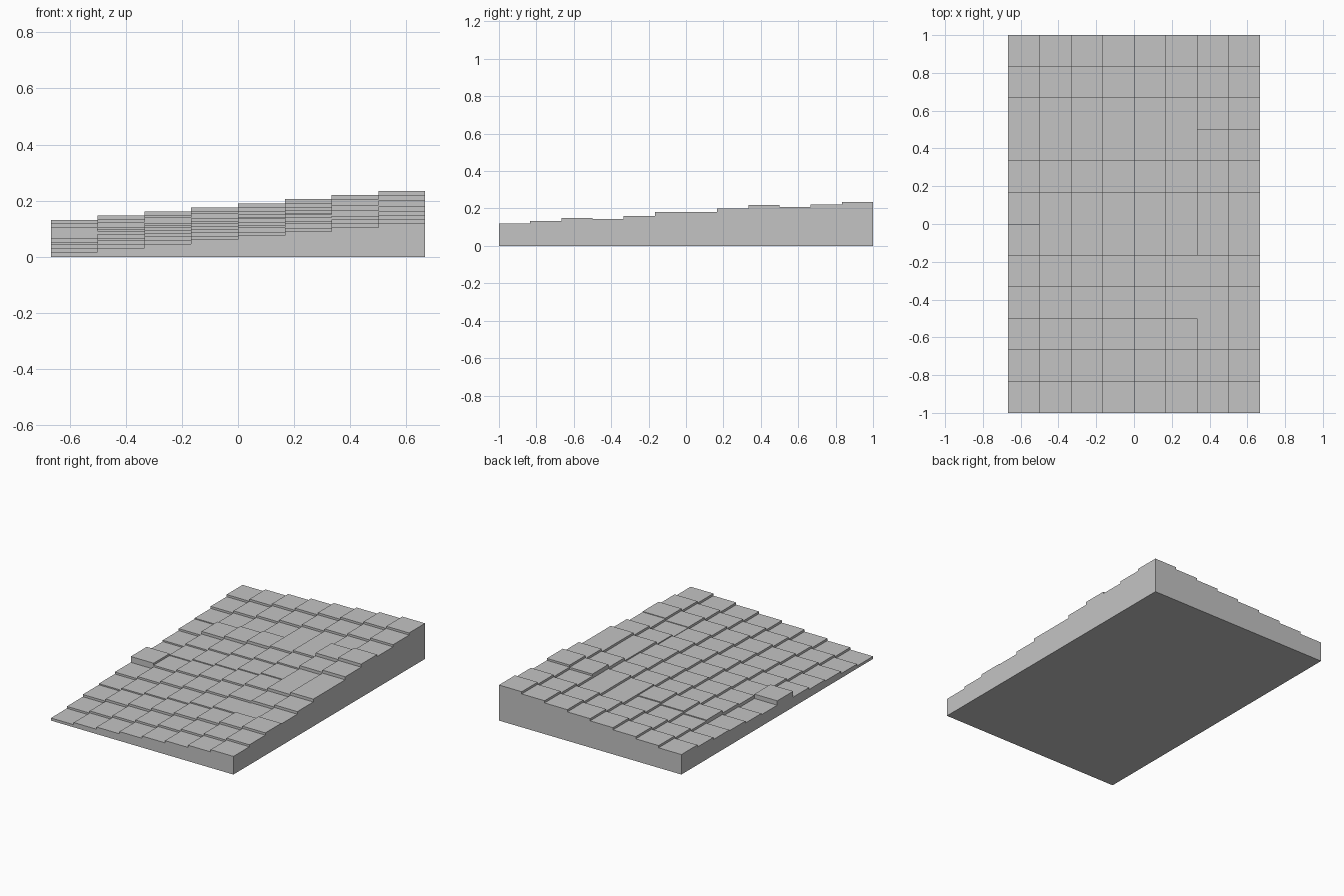
import bpy, bmesh

if "Cube" in bpy.data.objects:
    bpy.data.objects.remove(bpy.data.objects["Cube"])

COLS, ROWS, S = 8, 12, 1 / 6
X0, Y0 = -COLS * S / 2, -ROWS * S / 2
COL_STEP = 0.0147

# Height of each row in the lowest column, front to back
ROW_Z = [0.017, 0.030, 0.045, 0.053, 0.066, 0.077,
         0.083, 0.092, 0.110, 0.104, 0.118, 0.132]


def height(i, j):
    """Top of the block in column i, row j, with the uneven blocks."""
    z = ROW_Z[j]
    if i >= 6:
        z = {3: 0.041, 4: 0.058, 5: 0.077, 6: 0.077, 7: 0.097, 8: 0.117}.get(j, z)
    elif i in (4, 5) and j == 8:
        z = 0.104
    elif i == 0:
        z = {5: 0.105, 6: 0.076, 7: 0.085, 8: 0.098}.get(j, z)
    return z + i * COL_STEP


bm = bmesh.new()


def quad(*pts):
    bm.faces.new([bm.verts.new(p) for p in pts])


def wall(a, b, z0, z1):
    """Upright face from a to b, facing right of the direction of travel."""
    if abs(z1 - z0) > 1e-5:
        quad((*a, z0), (*b, z0), (*b, z1), (*a, z1))


def level(i, j):
    return height(i, j) if 0 <= i < COLS and 0 <= j < ROWS else 0.0


# Flat block tops and the risers between neighbours
for i in range(COLS + 1):
    for j in range(ROWS + 1):
        x, y = X0 + i * S, Y0 + j * S
        h = level(i, j)
        if i < COLS and j < ROWS:
            quad((x, y, h), (x + S, y, h), (x + S, y + S, h), (x, y + S, h))
        if j < ROWS:
            wall((x, y + S), (x, y), level(i - 1, j), h)
        if i < COLS:
            wall((x, y), (x + S, y), level(i, j - 1), h)

# Underside
quad((X0, Y0, 0), (X0, -Y0, 0), (-X0, -Y0, 0), (-X0, Y0, 0))

mesh = bpy.data.meshes.new("stepped_slab")
bm.to_mesh(mesh)
bm.free()
slab = bpy.data.objects.new("stepped_slab", mesh)
bpy.context.collection.objects.link(slab)

grey = bpy.data.materials.new("stone_grey")
grey.diffuse_color = (0.55, 0.55, 0.55, 1)
grey.use_nodes = True
grey.node_tree.nodes["Principled BSDF"].inputs["Base Color"].default_value = grey.diffuse_color
mesh.materials.append(grey)
